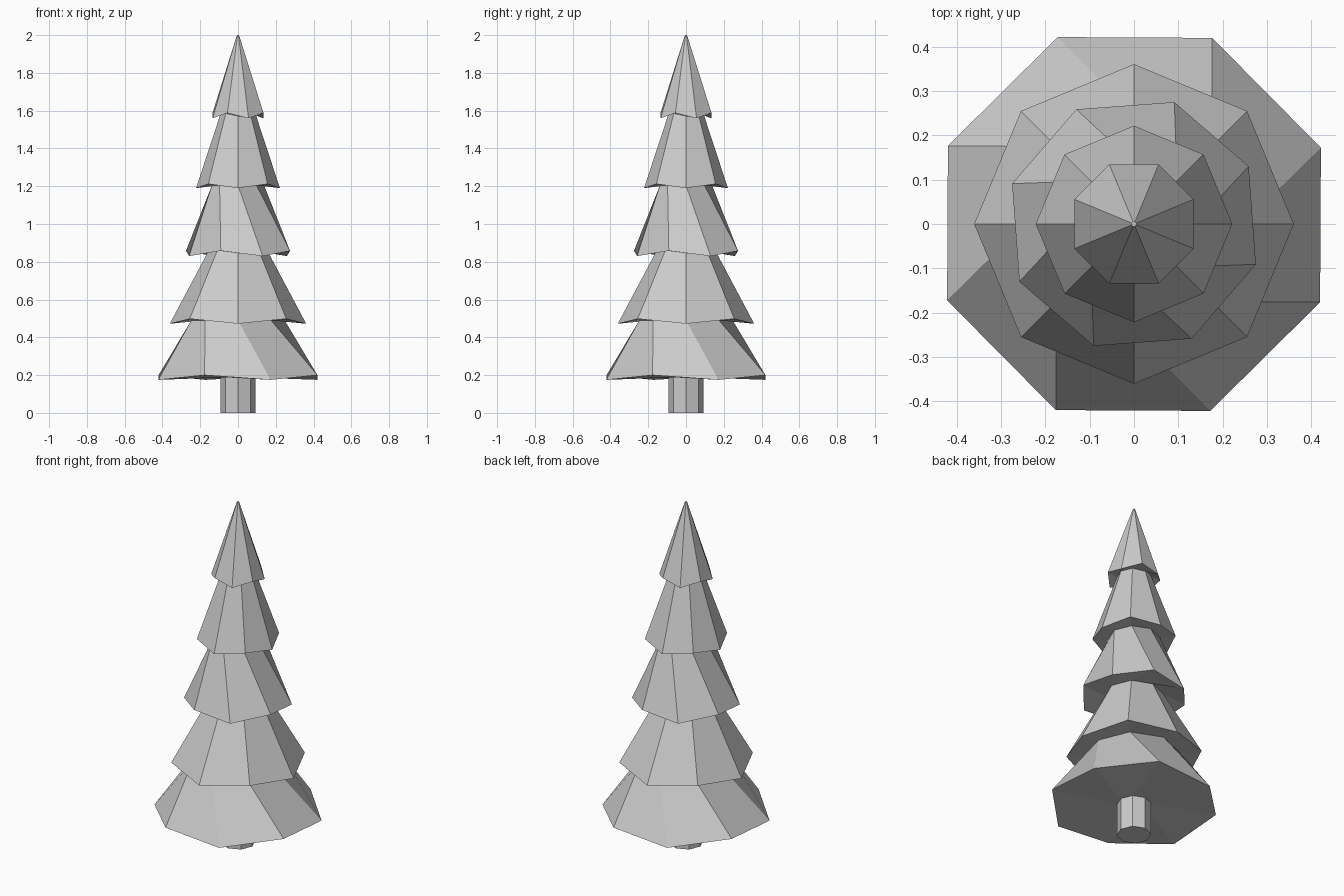
import bpy, bmesh
from math import cos, sin, radians

if "Cube" in bpy.data.objects:
    bpy.data.objects.remove(bpy.data.objects["Cube"])

SIDES = 8


def ring(bm, radius, z_even, z_odd=None, turn=0.0):
    """Eight-sided ring whose corners may alternate in height."""
    z_odd = z_even if z_odd is None else z_odd
    verts = []
    for i in range(SIDES):
        a = radians(turn + 45 * i)
        verts.append(bm.verts.new((radius * cos(a), radius * sin(a),
                                   z_odd if i % 2 else z_even)))
    return verts


def loft(name, ring_specs):
    """Skin a stack of rings and cap both ends."""
    bm = bmesh.new()
    rings = [ring(bm, *spec) for spec in ring_specs]
    for lo, hi in zip(rings, rings[1:]):
        for i in range(SIDES):
            j = (i + 1) % SIDES
            bm.faces.new((lo[i], lo[j], hi[j], hi[i]))
    bm.faces.new(rings[0][::-1])
    bm.faces.new(rings[-1])
    bmesh.ops.recalc_face_normals(bm, faces=bm.faces[:])
    mesh = bpy.data.meshes.new(name)
    bm.to_mesh(mesh)
    bm.free()
    obj = bpy.data.objects.new(name, mesh)
    bpy.context.collection.objects.link(obj)
    return obj


# Trunk
loft("trunk", [(0.092, 0.0), (0.092, 0.19)])

# Branch tiers: rim radius, low corner z, high corner z, rim turn, neck radius, neck z
tiers = [
    (0.456, 0.175, 0.20, 22.2, 0.247, 0.49),
    (0.361, 0.472, 0.498, 0.0, 0.155, 0.86),
    (0.290, 0.83, 0.858, 26.7, 0.138, 1.205),
    (0.222, 1.19, 1.212, 0.0, 0.092, 1.585),
    (0.146, 1.56, 1.588, 22.5, 0.006, 2.0),
]
specs = [(0.09, 0.188)]
for rim_r, low, high, turn, neck_r, neck_z in tiers:
    specs.append((rim_r, low, high, turn))
    # The last neck is the tip and keeps the turn of its rim
    specs.append((neck_r, neck_z, neck_z, turn if neck_z == 2.0 else 0.0))
loft("branches", specs)
